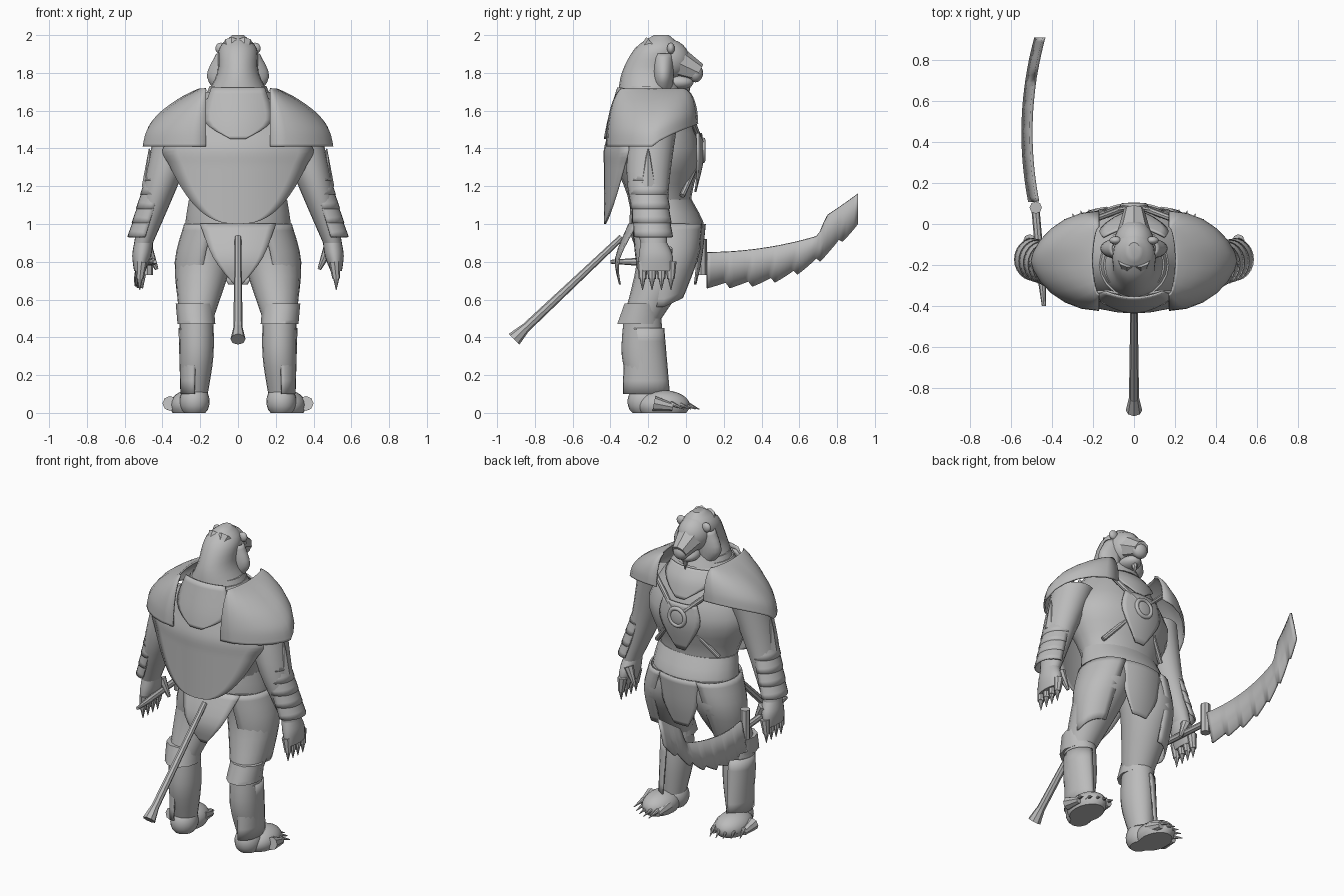
import bpy, bmesh, math
from mathutils import Vector

cube = bpy.data.objects.get("Cube")
if cube:
    bpy.data.objects.remove(cube)

# Single plain material
grey = bpy.data.materials.new("plain_grey")
grey.use_nodes = True
grey.diffuse_color = (.5, .5, .5, 1)
grey.node_tree.nodes["Principled BSDF"].inputs["Base Color"].default_value = grey.diffuse_color


def finish(name, bm, mirror=False, thick=0):
    """Turn a bmesh into a smoothly shaded object, optionally mirrored and thickened."""
    bmesh.ops.recalc_face_normals(bm, faces=bm.faces)
    mesh = bpy.data.meshes.new(name)
    bm.to_mesh(mesh)
    bm.free()
    mesh.materials.append(grey)
    for face in mesh.polygons:
        face.use_smooth = True
    mesh.set_sharp_from_angle(angle=math.radians(40))
    obj = bpy.data.objects.new(name, mesh)
    bpy.context.collection.objects.link(obj)
    if thick:
        solid = obj.modifiers.new("thickness", 'SOLIDIFY')
        solid.thickness = thick
        solid.offset = 0
    if mirror:
        obj.modifiers.new("mirror", 'MIRROR')


def spline(keys, steps=4):
    """Smoothly fill in between a few key stations."""
    padded = [keys[0], *keys, keys[-1]]
    filled = []
    for i in range(len(keys) - 1):
        for step in range(steps):
            t = step / steps
            filled.append([b + t * (c - a + t * (2 * a - 5 * b + 4 * c - d
                                                + t * (3 * b - a - 3 * c + d))) / 2
                           for a, b, c, d in zip(*padded[i:i + 4])])
    return filled + [keys[-1]]


def skin(rows, closed=False):
    """Bridge rows of points with quads, capping closed tubes."""
    bm = bmesh.new()
    grid = [[bm.verts.new(point) for point in row] for row in rows]
    for low, high in zip(grid, grid[1:]):
        count = len(low)
        for i in range(count if closed else count - 1):
            j = (i + 1) % count
            bm.faces.new((low[i], low[j], high[j], high[i]))
    if closed:
        bm.faces.new(grid[0])
        bm.faces.new(grid[-1])
    return bm


def loft(name, keys, mirror=False, sides=20):
    """Solid body through level oval rings: x, y, z, half width, half depth."""
    turns = [math.tau * i / sides for i in range(sides)]
    rows = [[(x + width * math.cos(a), y + depth * math.sin(a), z) for a in turns]
            for x, y, z, width, depth in spline(keys)]
    finish(name, skin(rows, True), mirror)


def guard(name, keys, peak=0, sweep=0, lens=0):
    """Mirrored half-round armour; peak lifts the top middle, sweep the lower front,
    and lens pinches the outer end."""
    rows = []
    rings = spline(keys)
    for k, (x, y, z, width, depth) in enumerate(rings):
        up = k / (len(rings) - 1)
        row = []
        for i in range(-6, 7):
            side, out = math.sin(math.pi * i / 12), math.cos(math.pi * i / 12)
            lift = up * peak * out + (1 - up) * sweep * max(0, side)
            row.append((x + width * out, y + depth * side * abs(side) ** lens, z + lift))
        rows.append(row)
    finish(name, skin(rows), True, .01)


def sheet(name, keys, bend):
    """Curved hanging panel through stations: half width, y, z."""
    rows = [[(width * i / 5, y + bend * (width * i / 5) ** 2, z) for i in range(-5, 6)]
            for width, y, z in spline(keys)]
    finish(name, skin(rows), False, .01)


def ball(name, centre, radii, mirror=False):
    """Ellipsoid that never goes below the ground."""
    bm = bmesh.new()
    bmesh.ops.create_uvsphere(bm, u_segments=20, v_segments=12, radius=1)
    for vert in bm.verts:
        vert.co = Vector([c + r * v for c, r, v in zip(centre, radii, vert.co)])
        vert.co.z = max(vert.co.z, 0)
    finish(name, bm, mirror)


def rods(name, pairs, base, tip=.002, mirror=True):
    """Tapered rods between pairs of points."""
    bm = bmesh.new()
    for start, end in pairs:
        start, end = Vector(start), Vector(end)
        turn = (end - start).to_track_quat('Z', 'Y').to_matrix().to_4x4()
        turn.translation = (start + end) / 2
        bmesh.ops.create_cone(bm, cap_ends=True, segments=8, radius1=base, radius2=tip,
                              depth=(end - start).length, matrix=turn)
    finish(name, bm, mirror)


# Joints shared by limbs and armour
shoulder, elbow, wrist = Vector((.32, -.18, 1.5)), Vector((.41, -.2, 1.2)), Vector((.5, -.17, .9))
knee, ankle = Vector((.22, -.23, .5)), Vector((.23, -.21, .1))

# Torso and neck
loft("torso", [(0, -.12, .9, .22, .15), (0, -.14, 1.15, .26, .17), (0, -.16, 1.4, .34, .24),
               (0, -.2, 1.7, .17, .16)])
loft("collar", [(0, -.18, 1.5, .25, .23), (0, -.2, 1.73, .15, .14)])
loft("neck", [(0, -.19, 1.68, .17, .17), (0, -.2, 1.8, .11, .14), (0, -.15, 1.93, .1, .12),
              (0, -.13, 2, .03, .04)])

# Head
ball("skull", (0, -.1, 1.87), (.1, .12, .11))
rods("muzzle", [((0, -.1, 1.88), (0, .07, 1.8))], .1, .05, False)
ball("nose", (0, .05, 1.8), (.05, .04, .05))
ball("jaw", (0, -.04, 1.75), (.06, .08, .04))
ball("ear", (.09, -.08, 1.93), (.03, .02, .03), True)
rods("beard", [((0, 0, 1.75), (0, .01, 1.67))], .03)
rods("head_tuft", [((.03, -.18, 1.95), (.04, -.28, 1.87))], .05)
guard("cheek_ruff", [(.05, -.12, 1.68, .04, .04), (.05, -.12, 1.78, .11, .05),
                     (.05, -.12, 1.9, .06, .05)])

# Shoulder mantle, sloping up to the neck
dome = [i / 4 for i in range(6)]
guard("shoulder_guard", [(.17, -.18, 1.41 + .32 * math.sin(a), .33 * math.cos(a) ** 2,
                          .13 + .11 * math.cos(a)) for a in dome], 0, .12, .3)

# Back cape, pointed below and narrowing to the collar
heights = [(i / 12) ** 2 for i in range(13)]
sheet("back_cape", [(min(.5 * u ** .4, .76 - .63 * u),
                     .3 * max(0, .7 * u - .4) - .43, 1 + .7 * u) for u in heights], .8)
sheet("back_hood", [(.04, -.43, 1.45), (.18, -.41, 1.55), (.14, -.36, 1.72)], 1.5)

# Chest plate, straps and round clasp
sheet("chest_plate", [(.03, .05, 1.17), (.14, .09, 1.35), (.12, .08, 1.48)], -1.5)
sheet("throat_drape", [(.03, .06, 1.5), (.16, .03, 1.6), (.15, -.02, 1.67)], -2)
rods("chest_strap", [((.05, .07, 1.35), (.22, -.02, 1.15)), ((.04, .08, 1.43), (.2, .02, 1.58))],
     .015, .015)
bpy.ops.mesh.primitive_torus_add(major_radius=.055, minor_radius=.013, location=(0, .09, 1.39),
                                 major_segments=24, minor_segments=8,
                                 rotation=(math.pi / 2, 0, 0))
ring = bpy.context.object
ring.name = "clasp_ring"
ring.data.materials.append(grey)
bpy.ops.object.shade_smooth()
ball("clasp_disc", (0, .09, 1.39), (.05, .01, .05))

# Waist sash and hanging cloths
loft("waist_sash", [(0, -.11, .88, .26, .16), (0, -.1, .98, .28, .2), (0, -.13, 1.13, .26, .16)])
sheet("front_cloth", [(.05, .05, .68), (.12, .08, .82), (.14, .1, 1)], -1.5)
sheet("back_cloth", [(.02, -.35, .68), (.13, -.37, .82), (.2, -.3, 1)], 1)

# Legs with hip panels and shin armour
loft("thigh", [(.13, -.1, 1, .14, .17), (.18, -.1, .8, .15, .16), (*knee, .09, .1)], True)
guard("hip_panel", [(.2, -.12, .56, .11, .1), (.18, -.1, .8, .15, .16), (.13, -.1, 1, .15, .18)],
      0, .05)
loft("shin", [(*ankle, .07, .08), (.22, -.23, .3, .09, .11), (*knee, .09, .1)], True)
guard("shin_guard", [(*ankle, .07, .12), (.22, -.22, .45, .09, .1)])
loft("knee_guard", [(.22, -.25, .47, .1, .12), (.23, -.23, .58, .1, .1)], True, 10)

# Feet with fanned toes and claws
ball("heel", (.23, -.22, .06), (.08, .09, .09), True)
ball("foot", (.26, -.12, .04), (.1, .14, .08), True)
toes = [(.2 + .04 * i, -.01 * i * i / 2) for i in range(5)]
rods("toe", [((x, y - .09, .05), (x, y + .01, .03)) for x, y in toes], .04, .02)
rods("toe_claw", [((x, y, .05), (x + .02, y + .07, .02)) for x, y in toes], .014)

# Arms and hands
loft("arm", [(*wrist, .05, .07), (*elbow, .09, .11), (*shoulder, .12, .13)], True)
loft("palm", [(.52, -.16, .75, .03, .09), (.51, -.16, .83, .05, .09), (*wrist, .05, .07)], True)
fingers = [.05 * i - .23 for i in range(4)]
rods("finger", [((.51, y, .8), (.52, y, .71)) for y in fingers], .03, .02)
rods("finger_claw", [((.52, y, .73), (.52, y, .65)) for y in fingers], .02)
rods("thumb", [((.48, -.1, .87), (.43, -.09, .76))], .03, .01)

# Overlapping forearm guards
for i in range(5):
    low, high = (wrist.lerp(elbow, t) for t in (.1 + i / 4, .5 + i / 4))
    guard("forearm_guard_%d" % (i + 1), [(*low, .09, .1), (*high, .07, .09)], .04)
rods("elbow_spike", [(elbow + Vector((.05, 0, 0)), elbow + Vector((.06, 0, .2)))], .05)

# Tail rod, widening to a blunt end
rods("tail_rod", [((0, -.34, .93), (0, -.87, .43))], .017, .025, False)
rods("tail_tip", [((0, -.85, .45), (0, -.91, .39))], .025, .04, False)

# Curved sword with a notched lower edge and a broad stepped tip
rows = []
for i in range(41):
    t = i / 40
    x = .186 * t * t - .156 * t - .49
    y = .11 + .8 * t
    flare = max(0, t - .74)
    notch = .006 * (i % 6) if t < .9 else 0
    top = .85 + .16 * t * t + min(1.5 * flare, .08) + .27 * flare
    bottom = .66 + .34 * t ** 3 + notch
    rows.append([(x - .02, y, bottom), (x, y, (top + bottom) / 2), (x + .02, y, top)])
finish("sword_blade", skin(rows), False, .015)
rods("sword_guard", [((-.48, .08, .73), (-.48, .08, .92))], .03, .03, False)
rods("sword_grip", [((-.48, .06, .8), (-.45, -.28, .8))], .02, .02, False)
rods("sword_pommel", [((-.45, -.27, .8), (-.44, -.4, .8))], .02, .01, False)
